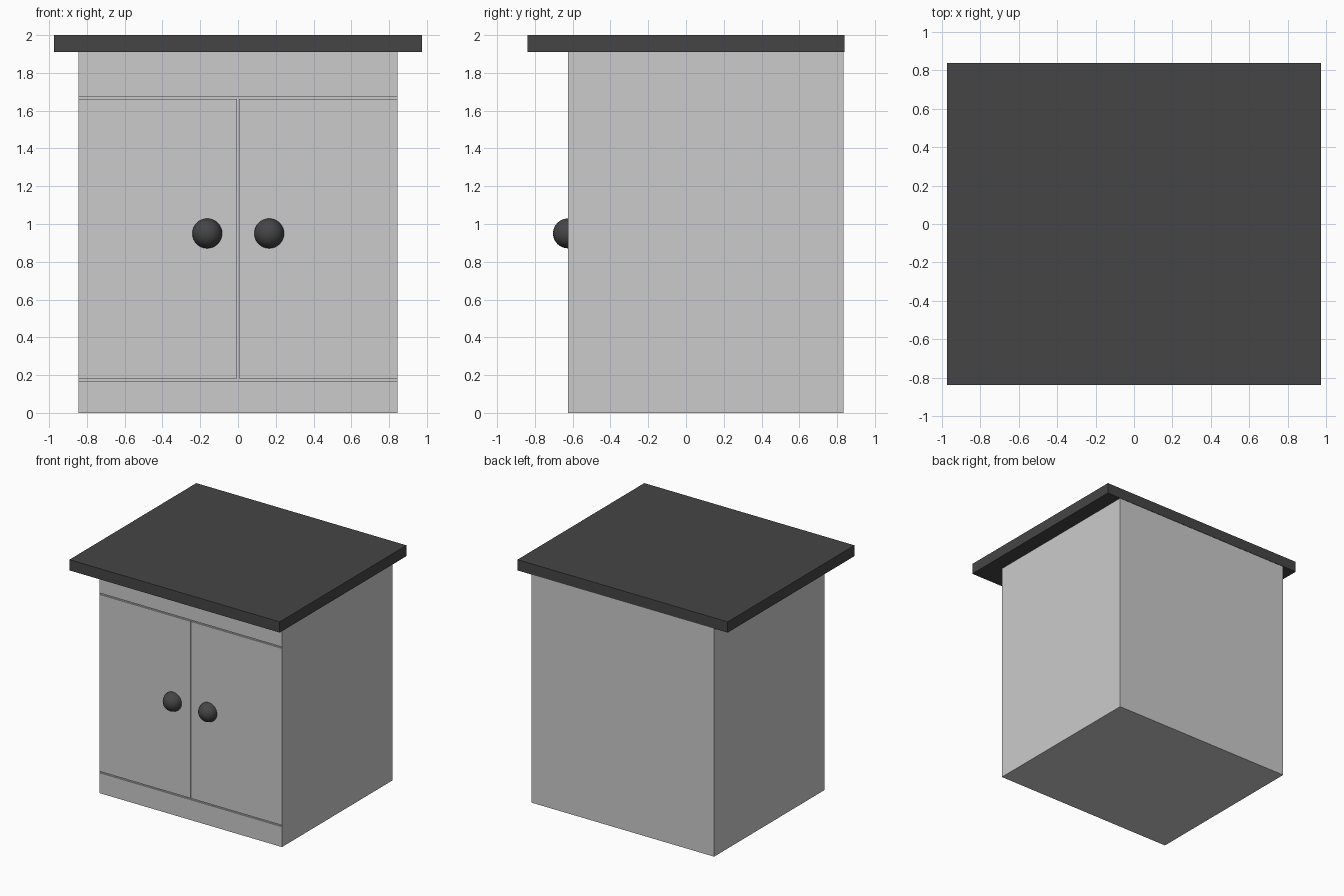
import bpy
from math import radians

if "Cube" in bpy.data.objects:
    bpy.data.objects.remove(bpy.data.objects["Cube"])

dark = bpy.data.materials.new("dark_finish")
dark.diffuse_color = (0.06, 0.06, 0.06, 1)
dark.use_nodes = True
dark.node_tree.nodes["Principled BSDF"].inputs["Base Color"].default_value = dark.diffuse_color


def box(name, lo, hi, mat=None):
    centre = [(a + b) / 2 for a, b in zip(lo, hi)]
    bpy.ops.mesh.primitive_cube_add(size=1, location=centre)
    ob = bpy.context.object
    ob.name = name
    ob.scale = [b - a for a, b in zip(lo, hi)]
    bpy.ops.object.transform_apply(location=False, rotation=False, scale=True)
    if mat:
        ob.data.materials.append(mat)
    return ob


FRONT, DEPTH, HALF_W = -0.625, 0.01, 0.845

# Cabinet body
body = box("cabinet_body", (-HALF_W, FRONT, 0), (HALF_W, 0.835, 1.91))


# Narrow grooves that outline the two doors
def groove(name, x0, x1, z0, z1):
    cutter = box(name, (x0, FRONT - 0.05, z0), (x1, FRONT + DEPTH, z1))
    cutter.hide_render = True
    cutter.hide_viewport = True
    mod = body.modifiers.new(name, 'BOOLEAN')
    mod.operation = 'DIFFERENCE'
    mod.solver = 'EXACT'
    mod.object = cutter


edge = HALF_W - 0.003
groove("upper_groove_cutter", -edge, edge, 1.662, 1.674)
groove("lower_groove_cutter", -edge, edge, 0.170, 0.182)
groove("door_gap_cutter", -0.004, 0.004, 0.176, 1.668)

# Overhanging worktop
box("worktop", (-0.973, -0.838, 1.91), (0.973, 0.838, 2.0), dark)

# Round door knobs, half sunk into the doors
for side, x in (("left", -0.163), ("right", 0.165)):
    bpy.ops.mesh.primitive_uv_sphere_add(segments=32, ring_count=16, radius=0.079,
                                         location=(x, FRONT, 0.95))
    knob = bpy.context.object
    knob.name = side + "_knob"
    knob.data.materials.append(dark)
    bpy.ops.object.shade_smooth_by_angle(angle=radians(40))
